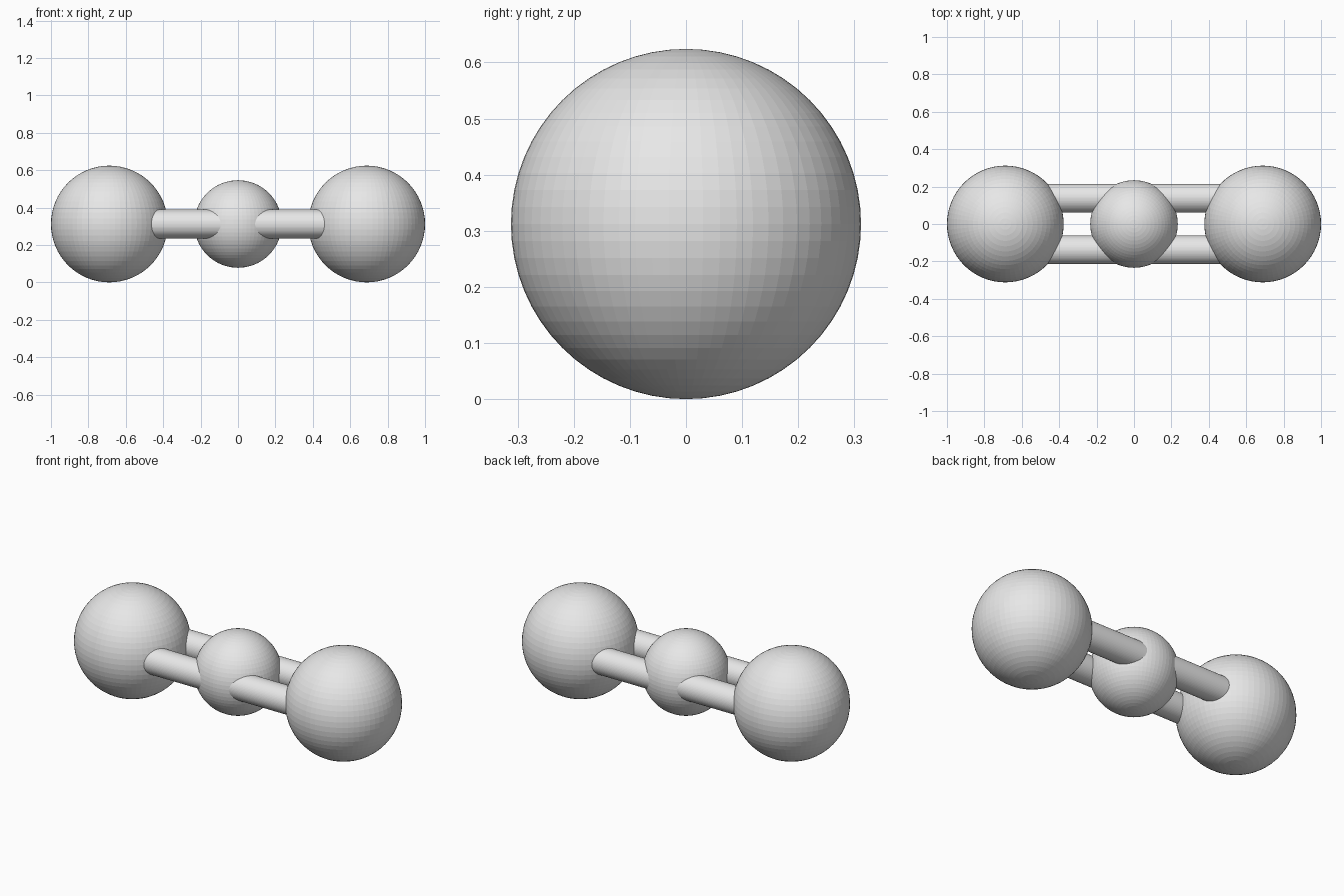
import bpy
from math import pi

if "Cube" in bpy.data.objects:
    bpy.data.objects.remove(bpy.data.objects["Cube"], do_unlink=True)

R = 0.312            # end ball radius, also the height of the centre line
END_X = 1 - R        # end ball centres
ROD_Y = 0.138        # rod offset from the centre line

# Single grey material
grey = bpy.data.materials.new("light_grey")
grey.use_nodes = True
colour = (0.8, 0.8, 0.8, 1)
grey.diffuse_color = colour
grey.node_tree.nodes["Principled BSDF"].inputs["Base Color"].default_value = colour


def finish(name):
    obj = bpy.context.object
    obj.name = name
    obj.data.materials.append(grey)


def ball(name, x, radius):
    bpy.ops.mesh.primitive_uv_sphere_add(segments=64, ring_count=32,
                                         radius=radius, location=(x, 0, R))
    finish(name)


def rod(name, y):
    bpy.ops.mesh.primitive_cylinder_add(vertices=64, radius=0.077, depth=2 * END_X,
                                        location=(0, y, R), rotation=(0, pi / 2, 0))
    finish(name)


# Balls along the x axis
ball("centre_ball", 0, 0.234)
for side, sign in (("left", 1), ("right", -1)):
    ball(side + "_ball", sign * END_X, R)

# Pair of parallel rods joining the balls
rod("front_rod", -ROD_Y)
rod("back_rod", ROD_Y)
